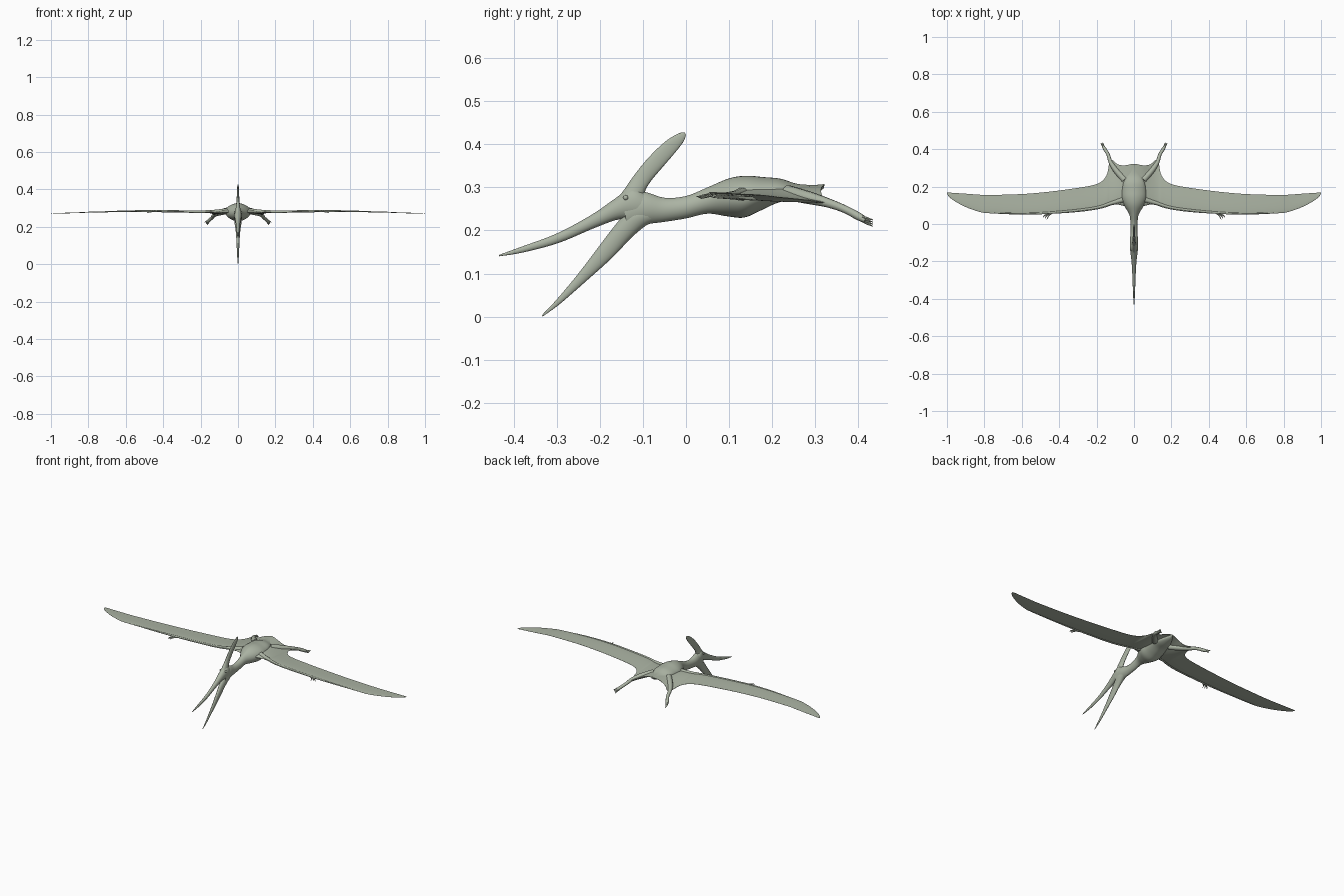
import bpy, math
from mathutils import Vector

skin = bpy.data.materials.new("sage_skin")
skin.diffuse_color = (0.41, 0.455, 0.37, 1)


def smooth_rows(rows, steps):
    """Catmull-Rom interpolation through rows of numbers."""
    out = []
    for i in range(len(rows) - 1):
        p = [rows[max(i - 1, 0)], rows[i], rows[i + 1], rows[min(i + 2, len(rows) - 1)]]
        for s in range(steps):
            t = s / steps
            out.append([0.5 * (2 * b + (c - a) * t + (2 * a - 5 * b + 4 * c - d) * t * t
                               + (3 * b - a - 3 * c + d) * t ** 3) for a, b, c, d in zip(*p)])
    out.append(list(rows[-1]))
    return out


def loft(name, rings):
    """Skin closed rings of equal size and cap both ends."""
    n = len(rings[0])
    verts = [tuple(v) for r in rings for v in r]
    faces = [tuple(range(n))[::-1], tuple(range(len(verts) - n, len(verts)))]
    for i in range(len(rings) - 1):
        for j in range(n):
            k = (j + 1) % n
            faces.append((i * n + j, i * n + k, (i + 1) * n + k, (i + 1) * n + j))
    mesh = bpy.data.meshes.new(name)
    mesh.from_pydata(verts, [], faces)
    mesh.materials.append(skin)
    obj = bpy.data.objects.new(name, mesh)
    bpy.context.collection.objects.link(obj)
    bpy.context.view_layer.objects.active = obj
    obj.select_set(True)
    bpy.ops.object.mode_set(mode='EDIT')
    bpy.ops.mesh.select_all(action='SELECT')
    bpy.ops.mesh.normals_make_consistent(inside=False)
    bpy.ops.object.mode_set(mode='OBJECT')
    bpy.ops.object.shade_smooth_by_angle(angle=math.radians(50))
    obj.select_set(False)
    return obj


def profile(name, rows, n=20, power=1.0):
    """Rows of top y, top z, bottom y, bottom z, half width."""
    rings = []
    for ty, tz, by, bz, w in smooth_rows(rows, 5):
        mid, half = Vector((0, (ty + by) / 2, (tz + bz) / 2)), Vector((0, (ty - by) / 2, (tz - bz) / 2))
        ring = []
        for j in range(n):
            a = math.tau * j / n
            c, s = math.cos(a), math.sin(a)
            ring.append(mid + half * s + Vector((math.copysign(abs(c) ** power, c) * w, 0, 0)))
        rings.append(ring)
    return loft(name, rings)


def tube(name, rows, n=10, flat=1.0):
    """Rows of x, y, z, radius."""
    rows = smooth_rows(rows, 4)
    pts = [Vector(r[:3]) for r in rows]
    rings = []
    for i, r in enumerate(rows):
        d = (pts[min(i + 1, len(pts) - 1)] - pts[max(i - 1, 0)]).normalized()
        u = d.cross(Vector((0, 0, 1))).normalized()
        v = u.cross(d)
        rings.append([pts[i] + r[3] * (u * math.cos(math.tau * j / n) + v * flat * math.sin(math.tau * j / n))
                      for j in range(n)])
    return loft(name, rings)


# neck, trunk and tail
profile("body", [
    (-0.150, 0.284, -0.135, 0.200, 0.018),
    (-0.100, 0.290, -0.092, 0.214, 0.022),
    (-0.050, 0.276, -0.050, 0.220, 0.019),
    (0.000, 0.280, 0.000, 0.228, 0.019),
    (0.050, 0.300, 0.050, 0.239, 0.025),
    (0.100, 0.321, 0.095, 0.233, 0.052),
    (0.140, 0.327, 0.135, 0.230, 0.068),
    (0.180, 0.324, 0.175, 0.247, 0.066),
    (0.220, 0.320, 0.215, 0.265, 0.058),
    (0.260, 0.308, 0.255, 0.272, 0.042),
    (0.300, 0.306, 0.300, 0.285, 0.020),
    (0.322, 0.308, 0.320, 0.298, 0.004)], n=28, power=1.2)

# upper jaw
profile("upper_jaw", [
    (-0.435, 0.143, -0.434, 0.140, 0.001),
    (-0.380, 0.163, -0.378, 0.149, 0.005),
    (-0.300, 0.193, -0.296, 0.171, 0.008),
    (-0.220, 0.236, -0.212, 0.206, 0.012),
    (-0.165, 0.274, -0.155, 0.226, 0.018),
    (-0.125, 0.300, -0.115, 0.225, 0.022),
    (-0.095, 0.286, -0.085, 0.225, 0.018)])

# lower jaw
profile("lower_jaw", [
    (-0.335, 0.003, -0.333, 0.000, 0.001),
    (-0.300, 0.040, -0.292, 0.030, 0.004),
    (-0.250, 0.100, -0.230, 0.084, 0.007),
    (-0.200, 0.166, -0.170, 0.138, 0.010),
    (-0.160, 0.218, -0.128, 0.182, 0.015),
    (-0.130, 0.250, -0.092, 0.212, 0.020),
    (-0.090, 0.265, -0.065, 0.222, 0.017)])

# head crest
profile("crest", [
    (-0.165, 0.268, -0.095, 0.262, 0.017),
    (-0.145, 0.293, -0.096, 0.288, 0.014),
    (-0.122, 0.326, -0.082, 0.314, 0.009),
    (-0.090, 0.366, -0.056, 0.345, 0.007),
    (-0.050, 0.405, -0.026, 0.380, 0.005),
    (-0.018, 0.425, -0.006, 0.406, 0.004),
    (-0.003, 0.428, 0.000, 0.422, 0.001)])

# wings and hind membrane: x, leading y, leading z, trailing y, trailing z, half thickness
ribs = [
    (0.000, 0.090, 0.280, 0.322, 0.305, 0.016),
    (0.045, 0.094, 0.280, 0.314, 0.296, 0.018),
    (0.085, 0.104, 0.280, 0.318, 0.277, 0.016),
    (0.112, 0.102, 0.280, 0.340, 0.266, 0.013),
    (0.130, 0.097, 0.280, 0.338, 0.264, 0.011),
    (0.143, 0.092, 0.280, 0.270, 0.272, 0.010),
    (0.170, 0.084, 0.280, 0.230, 0.276, 0.008),
    (0.215, 0.075, 0.280, 0.209, 0.278, 0.007),
    (0.300, 0.064, 0.281, 0.193, 0.280, 0.006),
    (0.450, 0.054, 0.284, 0.173, 0.282, 0.005),
    (0.600, 0.050, 0.283, 0.160, 0.282, 0.004),
    (0.780, 0.058, 0.278, 0.155, 0.279, 0.004),
    (0.830, 0.066, 0.276, 0.157, 0.277, 0.003),
    (0.900, 0.091, 0.274, 0.162, 0.274, 0.003),
    (0.960, 0.123, 0.272, 0.166, 0.272, 0.002),
    (0.990, 0.147, 0.271, 0.168, 0.271, 0.002),
    (1.000, 0.163, 0.270, 0.167, 0.270, 0.001)]
ribs = [(-r[0],) + r[1:] for r in ribs[:0:-1]] + ribs
chord = [0, 0.02, 0.07, 0.15, 0.27, 0.4, 0.55, 0.7, 0.85, 1]
wing_rings = []
for x, ly, lz, ty, tz, th in smooth_rows(ribs, 4):
    upper, lower = [], []
    for t in chord:
        h = th * (0.08 + 1.9 * math.sqrt(t) * (1 - t) ** 1.3)
        y, z = ly + (ty - ly) * t, lz + (tz - lz) * t
        upper.append((x, y, z + h))
        lower.append((x, y, z - 0.7 * h))
    wing_rings.append(upper + lower[::-1])
loft("wings", wing_rings)

for side, s in (("right", 1), ("left", -1)):
    # hind leg
    tube(side + "_leg", [
        (s * 0.050, 0.235, 0.288, 0.018), (s * 0.095, 0.285, 0.276, 0.015),
        (s * 0.125, 0.330, 0.264, 0.011), (s * 0.138, 0.370, 0.249, 0.009),
        (s * 0.157, 0.402, 0.232, 0.009), (s * 0.166, 0.418, 0.224, 0.006)])
    # toes
    for k in range(4):
        o = k - 1.5
        tube(f"{side}_toe_{k + 1}", [
            (s * (0.157 + 0.002 * o), 0.400, 0.231 + 0.002 * o, 0.004),
            (s * (0.166 + 0.003 * o), 0.419, 0.223 + 0.004 * o, 0.003),
            (s * (0.172 + 0.004 * o), 0.434, 0.217 + 0.005 * o, 0.001)], n=6)
    # wing fingers
    for k in range(3):
        tube(f"{side}_finger_{k + 1}", [
            (s * (0.435 + 0.008 * k), 0.060, 0.283, 0.004),
            (s * (0.455 + 0.012 * k), 0.045, 0.282 - 0.002 * k, 0.003),
            (s * (0.466 + 0.010 * k), 0.024 + 0.005 * k, 0.278 - 0.002 * k, 0.001)], n=6)
    # arm bone along the leading edge
    tube(side + "_arm", [
        (s * 0.060, 0.130, 0.284, 0.016), (s * 0.120, 0.112, 0.282, 0.010),
        (s * 0.220, 0.084, 0.281, 0.007), (s * 0.440, 0.061, 0.284, 0.006),
        (s * 0.620, 0.056, 0.283, 0.004), (s * 0.800, 0.065, 0.277, 0.002)])
    # eye
    bpy.ops.mesh.primitive_uv_sphere_add(segments=12, ring_count=8, radius=0.006,
                                         location=(s * 0.0165, -0.140, 0.276))
    eye = bpy.context.object
    eye.name = side + "_eye"
    eye.data.materials.append(skin)
    bpy.ops.object.shade_smooth()
    eye.select_set(False)
